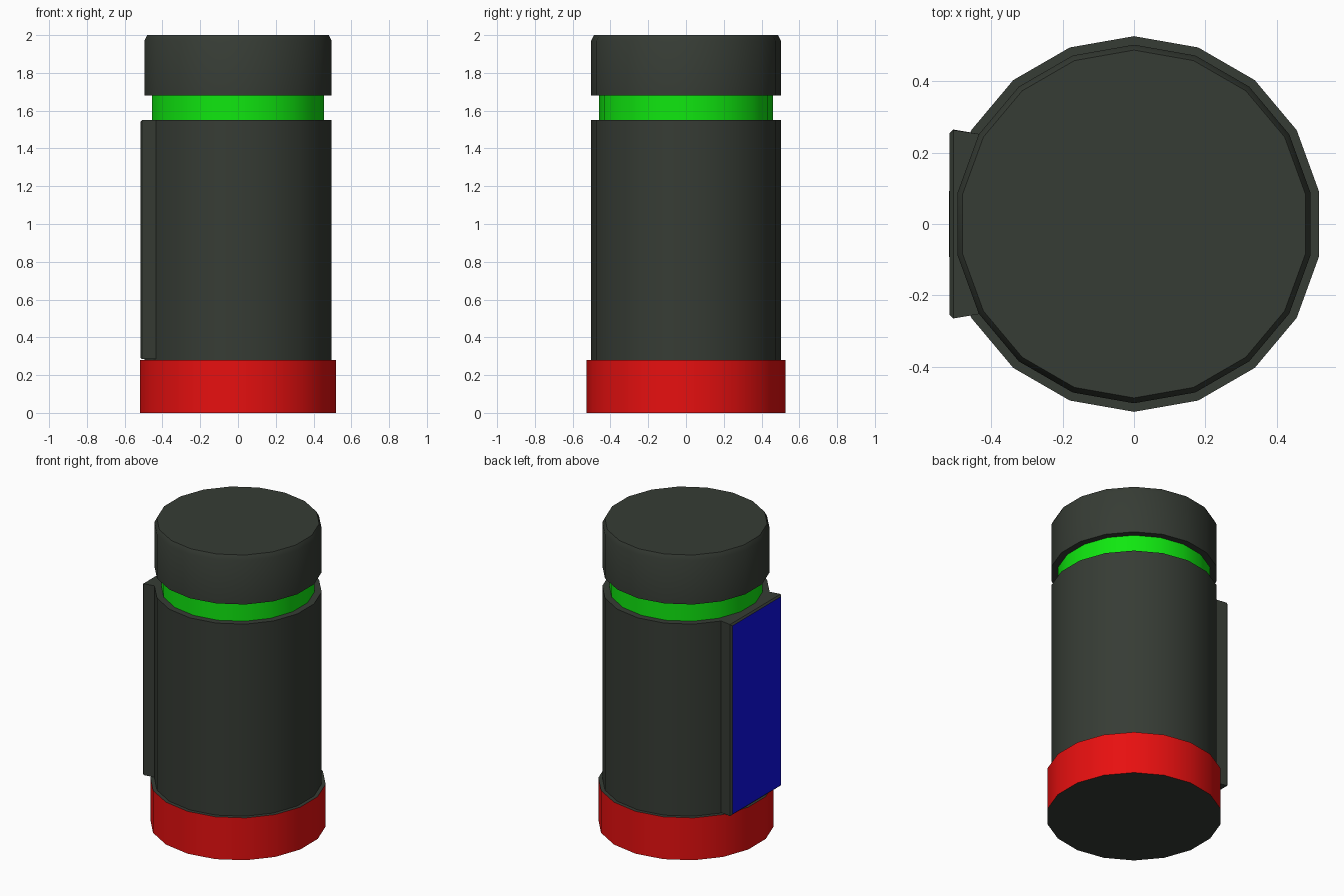
import bpy, bmesh, math

cube = bpy.data.objects.get("Cube")
if cube:
    bpy.data.objects.remove(cube, do_unlink=True)

SIDES = 18


def material(name, rgb):
    m = bpy.data.materials.new(name)
    m.use_nodes = True
    m.diffuse_color = (*rgb, 1)
    m.node_tree.nodes["Principled BSDF"].inputs["Base Color"].default_value = (*rgb, 1)
    return m


dark = material("dark_grey_green", (0.037, 0.045, 0.035))
red = material("red", (0.8, 0.005, 0.005))
green = material("green", (0.005, 0.8, 0.005))
blue = material("blue", (0.005, 0.005, 0.8))


def finish(name, bm, mats):
    bmesh.ops.recalc_face_normals(bm, faces=bm.faces)
    mesh = bpy.data.meshes.new(name)
    bm.to_mesh(mesh)
    bm.free()
    for m in mats:
        mesh.materials.append(m)
    obj = bpy.data.objects.new(name, mesh)
    bpy.context.collection.objects.link(obj)
    bpy.ops.object.select_all(action='DESELECT')
    obj.select_set(True)
    bpy.context.view_layer.objects.active = obj
    bpy.ops.object.shade_smooth_by_angle(angle=math.radians(30))
    return obj


def drum(name, profile, side=None):
    """Closed 18-sided drum from (radius, z) pairs; side colours only the wall."""
    bm = bmesh.new()
    rings = []
    for r, z in profile:
        angles = [math.tau * i / SIDES + math.pi / 2 for i in range(SIDES)]
        rings.append([bm.verts.new((r * math.cos(a), r * math.sin(a), z)) for a in angles])
    for low, high in zip(rings, rings[1:]):
        for i in range(SIDES):
            j = (i + 1) % SIDES
            bm.faces.new((low[i], low[j], high[j], high[i]))
    bm.faces.new(rings[0][::-1])
    bm.faces.new(rings[-1])
    bm.normal_update()
    if side:
        for f in bm.faces:
            f.material_index = int(abs(f.normal.z) < 0.5)
    return finish(name, bm, [dark, side] if side else [dark])


# Stacked drums: base, body, neck and cap
drum("base_ring", [(0.527, 0), (0.527, 0.28)], red)
drum("body", [(0.503, 0.28), (0.503, 1.55)])
drum("neck_ring", [(0.461, 1.55), (0.461, 1.68)], green)
drum("cap", [(0.503, 1.68), (0.503, 1.97), (0.488, 2.0)])

# Side panel: flared block with chamfered outer rim and a blue outer face
bm = bmesh.new()
bmesh.ops.create_cube(bm, size=2)
for v in bm.verts:
    outer = v.co.x < 0
    v.co.x = -0.517 if outer else -0.43
    v.co.y *= 0.265 if outer else 0.252
    v.co.z = 0.917 + 0.633 * v.co.z
rim = [e for e in bm.edges if all(v.co.x < -0.5 for v in e.verts)]
bmesh.ops.bevel(bm, geom=rim, offset=0.01, segments=1, affect='EDGES')
bm.normal_update()
for f in bm.faces:
    f.material_index = int(f.normal.x < -0.95)
finish("side_panel", bm, [dark, blue])
